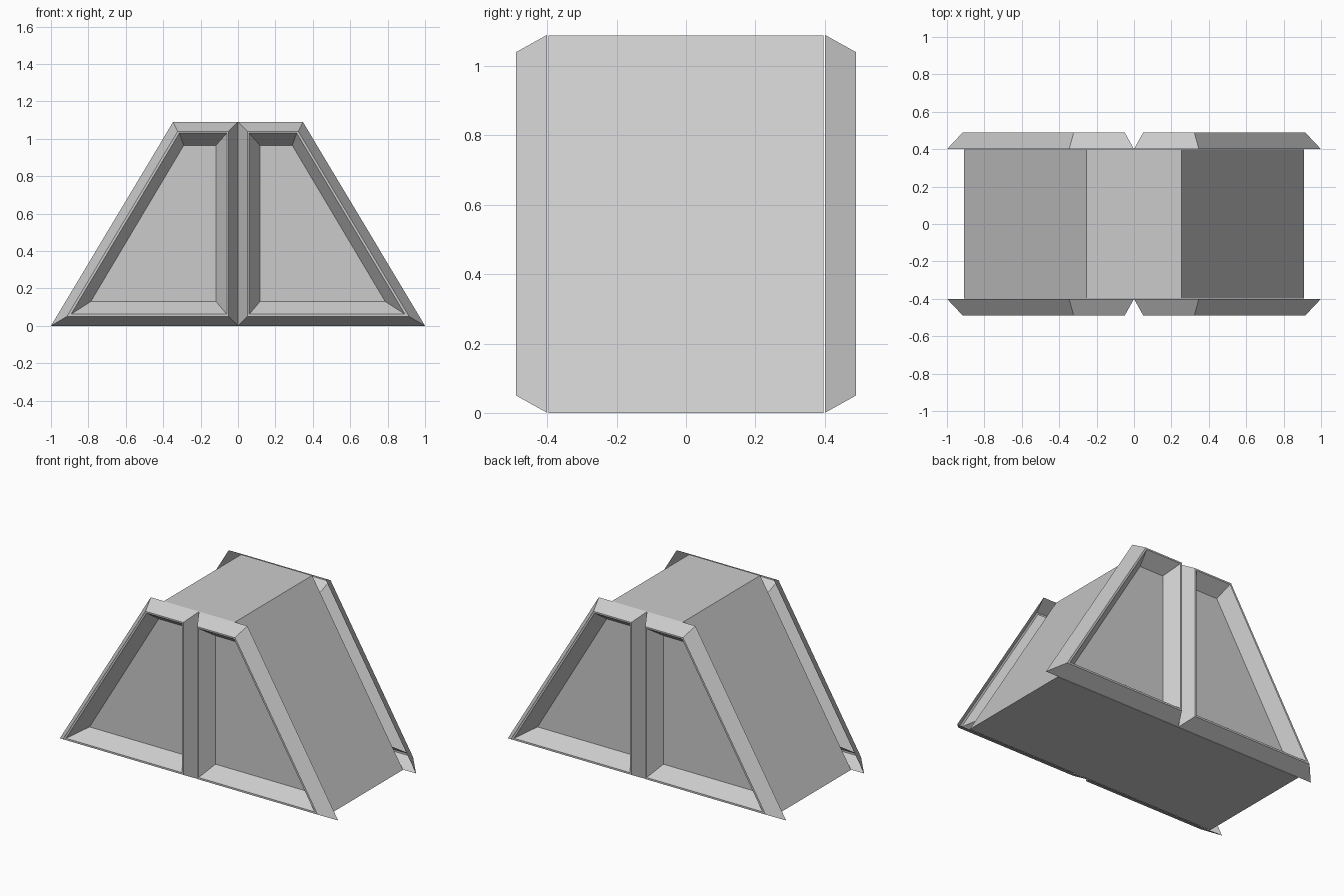
import bpy
import bmesh

if "Cube" in bpy.data.objects:
    bpy.data.objects.remove(bpy.data.objects["Cube"])


def finish(name, bm):
    mesh = bpy.data.meshes.new(name)
    bm.to_mesh(mesh)
    bm.free()
    obj = bpy.data.objects.new(name, mesh)
    bpy.context.collection.objects.link(obj)
    return obj


def ring(bm, y, z0, z1, left_low, left_high, right):
    """Half-trapezoid outline in the plane y, anticlockwise from the front."""
    pts = [(left_low, z0), (right, z0), (right, z1), (left_high, z1)]
    return [bm.verts.new((x, y, z)) for x, z in pts]


# Trapezoid core between the two framed ends
bm = bmesh.new()
profile = [(-0.908, 0), (0.908, 0), (0.255, 1.088), (-0.255, 1.088)]
front = bm.faces.new([bm.verts.new((x, -0.397, z)) for x, z in profile])
ext = bmesh.ops.extrude_face_region(bm, geom=[front], use_keep_orig=True)
moved = [g for g in ext["geom"] if isinstance(g, bmesh.types.BMVert)]
bmesh.ops.translate(bm, verts=moved, vec=(0, 0.794, 0))
bmesh.ops.recalc_face_normals(bm, faces=bm.faces)
finish("core_body", bm)

# One bevelled, recessed panel shell, mirrored to both sides and both ends
bm = bmesh.new()
rings = [
    ring(bm, -0.40, 0.000, 1.090, -1.000, -0.347, 0.000),   # flared outer edge
    ring(bm, -0.49, 0.050, 1.040, -0.915, -0.322, -0.050),  # rim outside
    ring(bm, -0.49, 0.062, 1.030, -0.893, -0.314, -0.060),  # rim inside
    ring(bm, -0.40, 0.130, 0.965, -0.787, -0.290, -0.118),  # recess floor
]
for a, b in zip(rings, rings[1:]):
    for i in range(4):
        j = (i + 1) % 4
        bm.faces.new((a[i], a[j], b[j], b[i]))
bm.faces.new(rings[-1])
panel = finish("framed_end_panels", bm)
mirror = panel.modifiers.new("mirror_sides_and_ends", 'MIRROR')
mirror.use_axis = (True, True, False)
mirror.use_mirror_merge = False
